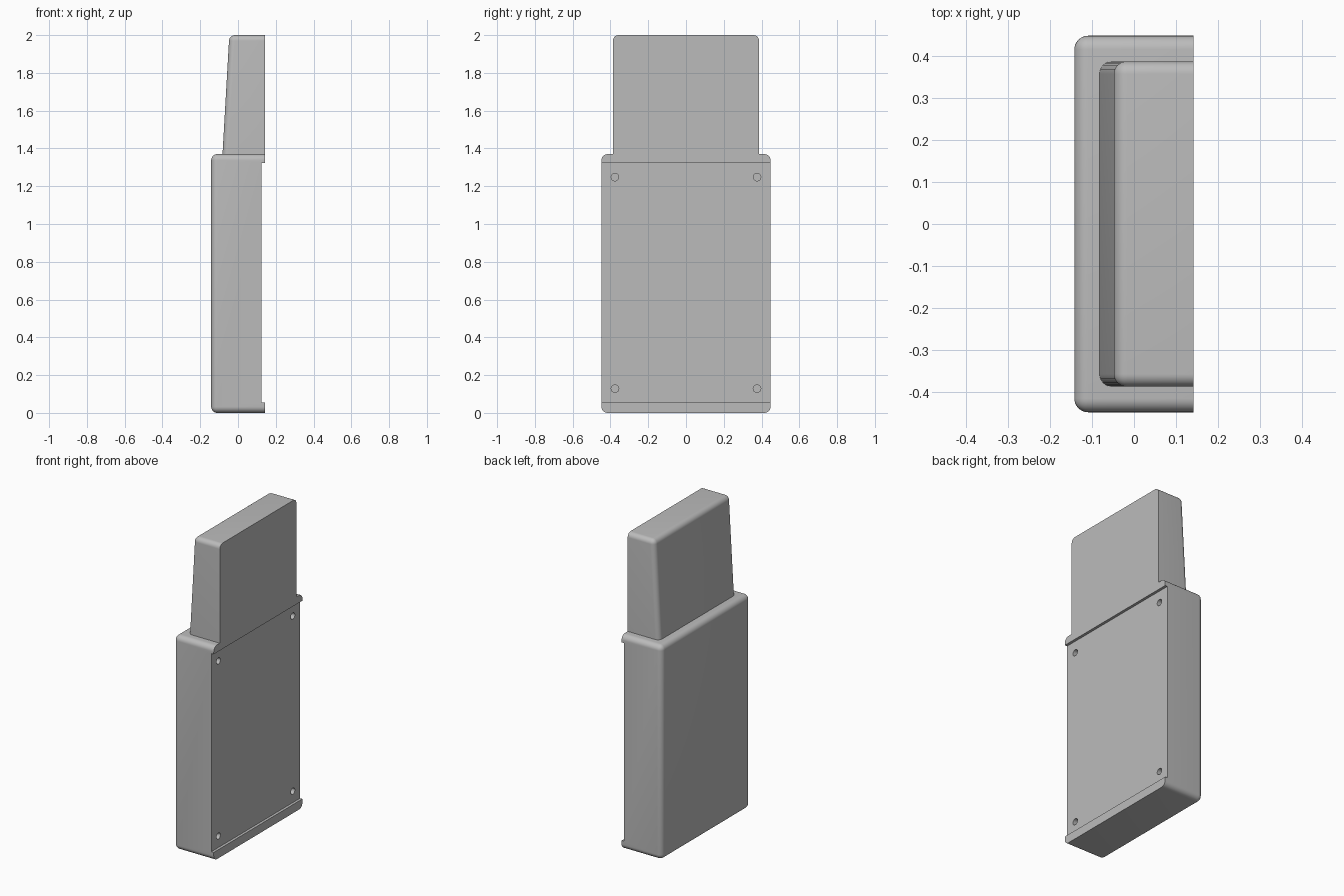
import bpy
import bmesh
from mathutils import Matrix, Vector

old = bpy.data.objects.get("Cube")
if old:
    bpy.data.objects.remove(old, do_unlink=True)

BACK = 0.142      # flat mounting side, +x
PANEL = 0.125     # floor of the recessed panel
SHOULDER = 1.37   # top of the main housing

grey = bpy.data.materials.new("plain grey")
grey.use_nodes = True
colour = (0.5, 0.5, 0.5, 1)
grey.diffuse_color = colour
grey.node_tree.nodes["Principled BSDF"].inputs["Base Color"].default_value = colour


def make_object(name, bm):
    bmesh.ops.recalc_face_normals(bm, faces=bm.faces)
    mesh = bpy.data.meshes.new(name)
    bm.to_mesh(mesh)
    bm.free()
    mesh.materials.append(grey)
    obj = bpy.data.objects.new(name, mesh)
    bpy.context.collection.objects.link(obj)
    return obj


def box(low, high):
    bm = bmesh.new()
    bmesh.ops.create_cube(bm, size=1)
    low, high = Vector(low), Vector(high)
    for v in bm.verts:
        v.co = Vector([(a + b) / 2 + c * (b - a) for a, b, c in zip(low, high, v.co)])
    return bm


def round_edges(bm, radius, round_bottom):
    """Round every edge except those of the flat back, and optionally the base."""
    base = min(v.co.z for v in bm.verts)
    edges = [e for e in bm.edges
             if not all(v.co.x > BACK - 0.001 for v in e.verts)
             and (round_bottom or not all(v.co.z < base + 0.001 for v in e.verts))]
    bmesh.ops.bevel(bm, geom=edges, offset=radius, offset_type='OFFSET',
                    segments=8, profile=0.5, affect='EDGES', clamp_overlap=True)


def cut(obj, cutter):
    mod = obj.modifiers.new("cut", 'BOOLEAN')
    mod.operation = 'DIFFERENCE'
    mod.solver = 'EXACT'
    mod.object = cutter
    bpy.context.view_layer.objects.active = obj
    bpy.ops.object.modifier_apply(modifier=mod.name)
    bpy.data.objects.remove(cutter, do_unlink=True)


# Main housing, rounded all round except at the flat back
bm = box((-BACK, -0.448, 0), (BACK, 0.448, SHOULDER))
round_edges(bm, 0.033, True)
housing = make_object("main_housing", bm)

# Shallow panel recess running the full width, leaving a lip above and below
cut(housing, make_object("recess_cutter", box((PANEL, -0.6, 0.055), (0.3, 0.6, 1.323))))

# Screw holes in the corners of the panel
bm = bmesh.new()
for y in (-0.376, 0.376):
    for z in (0.128, 1.248):
        place = Matrix.Translation((PANEL, y, z)) @ Matrix.Rotation(1.570796, 4, 'Y')
        bmesh.ops.create_cone(bm, cap_ends=True, segments=32, radius1=0.02,
                              radius2=0.02, depth=0.06, matrix=place)
cut(housing, make_object("screw_hole_cutter", bm))

# Upper block, its front leaning back towards the top
bm = box((-0.082, -0.387, SHOULDER), (BACK, 0.387, 2))
for v in bm.verts:
    if v.co.x < 0 and v.co.z > SHOULDER + 0.1:
        v.co.x = -0.046
round_edges(bm, 0.03, False)
upper = make_object("upper_block", bm)

# Smooth the rounded edges, keep the corners crisp
for obj in (housing, upper):
    bpy.ops.object.select_all(action='DESELECT')
    obj.select_set(True)
    bpy.context.view_layer.objects.active = obj
    bpy.ops.object.shade_smooth_by_angle(angle=0.5)
